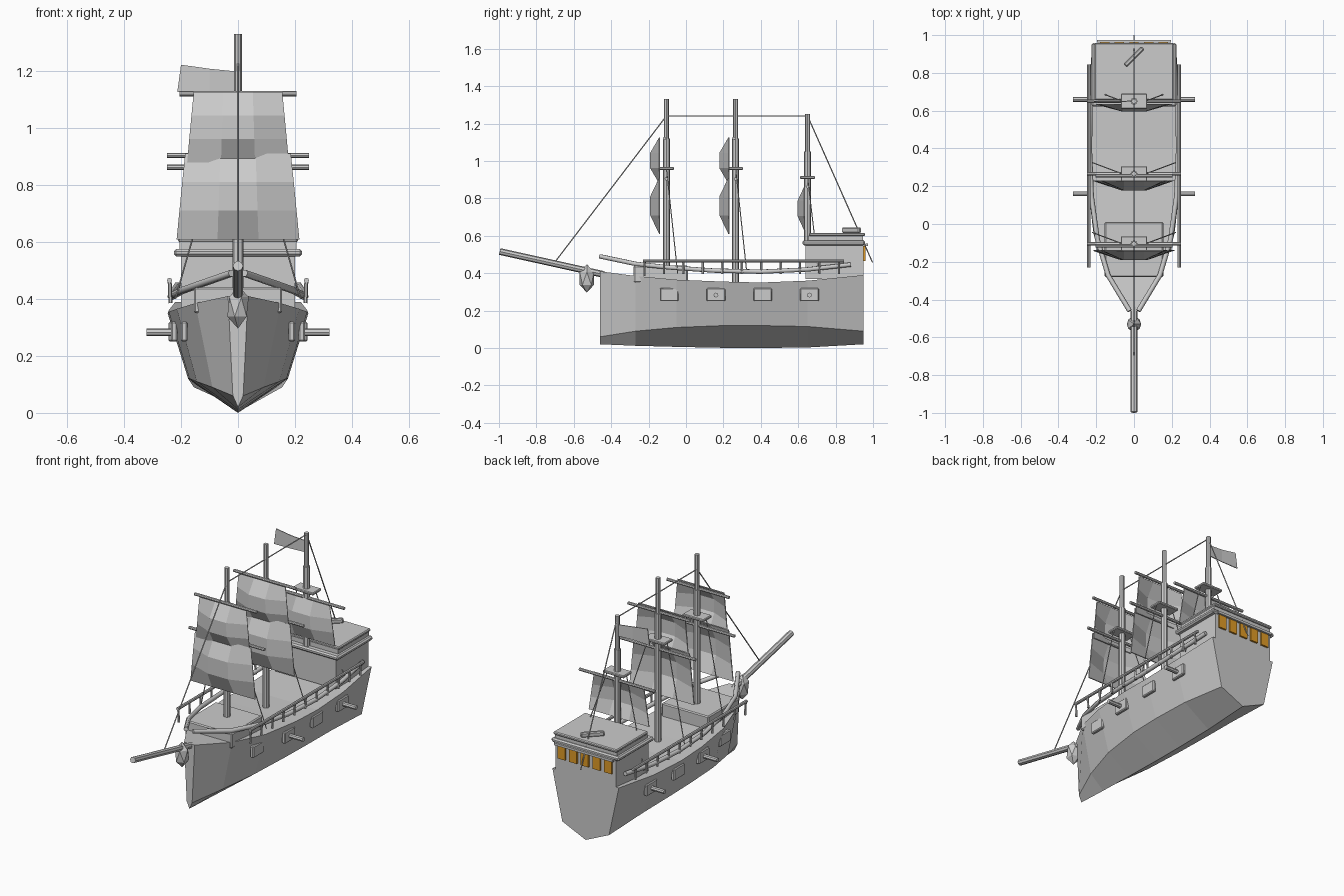
import bpy, math
from mathutils import Vector

if "Cube" in bpy.data.objects:
    bpy.data.objects.remove(bpy.data.objects["Cube"])


def mesh(name, verts, faces):
    me = bpy.data.meshes.new(name)
    me.from_pydata(verts, [], faces)
    ob = bpy.data.objects.new(name, me)
    bpy.context.collection.objects.link(ob)
    return ob


def box(name, centre, size, rot_z=0.0, bevel=0.0):
    bpy.ops.mesh.primitive_cube_add(size=1, location=centre, rotation=(0, 0, rot_z))
    ob = bpy.context.object
    ob.name, ob.scale = name, size
    bpy.ops.object.transform_apply(location=False, rotation=False, scale=True)
    if bevel:
        m = ob.modifiers.new("bevel", "BEVEL")
        m.width, m.segments = bevel, 1
    return ob


def rod(name, a, b, r, sides=8):
    a, b = Vector(a), Vector(b)
    d = b - a
    bpy.ops.mesh.primitive_cylinder_add(vertices=sides, radius=r, depth=d.length, location=(a + b) / 2)
    ob = bpy.context.object
    ob.name = name
    ob.rotation_euler = d.to_track_quat("Z", "Y").to_euler()
    return ob


def tube(name, pts, r):
    cu = bpy.data.curves.new(name, "CURVE")
    cu.dimensions, cu.bevel_depth, cu.bevel_resolution, cu.use_fill_caps = "3D", r, 1, True
    sp = cu.splines.new("POLY")
    sp.points.add(len(pts) - 1)
    for p, co in zip(sp.points, pts):
        p.co = (*co, 1)
    ob = bpy.data.objects.new(name, cu)
    bpy.context.collection.objects.link(ob)


# hull stations: y, top half-width, chine half-width, keel z, chine z, top z
ST = [(-.46, .035, .018, .02, .06, .41), (-.27, .15, .09, .012, .09, .385),
      (-.05, .215, .145, .006, .11, .365), (.2, .243, .17, .001, .12, .355),
      (.4, .247, .175, 0, .12, .35), (.65, .243, .172, .003, .115, .36),
      (.95, .22, .155, .02, .09, .39)]


def at(y):
    for a, b in zip(ST, ST[1:]):
        if y <= b[0]:
            t = (y - a[0]) / (b[0] - a[0])
            return [p + (q - p) * t for p, q in zip(a, b)]
    return ST[-1]


def side_x(y, z):
    _, wt, wc, _, zc, zt = at(y)
    return wc + (wt - wc) * (z - zc) / (zt - zc)


# hull with deck and transom
verts, faces = [], []
for y, wt, wc, zk, zc, zt in ST:
    verts += [(0, y, zk), (wc, y, zc), (wt, y, zt), (-wt, y, zt), (-wc, y, zc)]
for i in range(len(ST) - 1):
    for j in range(5):
        k = (j + 1) % 5
        faces.append((5 * i + j, 5 * i + k, 5 * i + 5 + k, 5 * i + 5 + j))
n = 5 * (len(ST) - 1)
faces += [(4, 3, 2, 1, 0), tuple(range(n, n + 5))]
mesh("hull", verts, faces)

# forecastle
box("forecastle", (0, -.135, .395), (.31, .29, .09), bevel=.006)

# stern cabin, mouldings and roof
box("stern_cabin", (0, .795, .465), (.40, .31, .19))
box("cabin_moulding", (0, .79, .562), (.45, .335, .026), bevel=.008)
box("cabin_upper", (0, .80, .587), (.41, .29, .03))
box("cabin_roof", (0, .807, .607), (.42, .30, .018), bevel=.005)
box("stern_trim", (0, .967, .552), (.39, .012, .014))
box("roof_tiller", (0, .885, .63), (.13, .022, .028), math.radians(45), .005)

# stern windows
orange = bpy.data.materials.new("window_orange")
orange.diffuse_color = (.75, .33, .02, 1)
orange.use_nodes = True
orange.node_tree.nodes["Principled BSDF"].inputs["Base Color"].default_value = orange.diffuse_color
for i in range(5):
    w = box("stern_window", ((i - 2) * .077, .953, .505), (.05, .016, .08))
    w.data.materials.append(orange)

# rails, posts, gun ports and cannons on both sides
RAIL = [(-.46, .49), (-.27, .45), (-.08, .43), (.15, .414), (.4, .408), (.65, .42), (.88, .446)]
for s in (-1, 1):
    tube("gunwale_rail", [(s * (at(y)[1] - .012), y, z) for y, z in RAIL], .013)
    rod("upper_rail", (s * .24, -.23, .465), (s * .24, .845, .465), .009)
    for i in range(11):
        y = -.222 + i * .104
        z = .385 if i == 0 else .395
        rod("rail_post", (s * .237, y, z), (s * .24, y, .465), .007, 6)
    for i in range(4):
        y = -.09 + .25 * i
        x = side_x(y, .285) + .007
        box("gun_port", (s * x, y, .285), (.022, .10, .07), bevel=.005)
        if i % 2:
            rod("cannon", (s * .2, y, .283), (s * .322, y, .283), .013)


# billowed sail made from a 3 by 3 grid
def sail(name, y, z0, w0, z1, w1, depth=.048):
    vs, fs = [], []
    for r in range(4):
        v = r / 3
        for c in range(4):
            u = c / 3
            d = depth * math.sin(math.pi * u) * math.sin(math.pi * v) / .75
            vs.append(((2 * u - 1) * (w0 + (w1 - w0) * v), y - d, z0 + (z1 - z0) * v))
    for r in range(3):
        for c in range(3):
            a = r * 4 + c
            fs.append((a, a + 1, a + 5, a + 4))
    ob = mesh(name, vs, fs)
    m = ob.modifiers.new("thickness", "SOLIDIFY")
    m.thickness, m.offset = .005, 0


# masts: y, foot, lower top, tip, yard z, platform z
for name, y, foot, mid, top, yard, plat in [("fore", -.105, .36, 1.12, 1.33, .904, .96),
                                            ("main", .265, .34, 1.12, 1.33, .904, .96),
                                            ("mizzen", .65, .56, 1.05, 1.25, .862, .912)]:
    rod(name + "_mast", (0, y, foot), (0, y, mid), .019)
    rod(name + "_topmast", (0, y, mid), (0, y, top), .0135)
    box(name + "_platform", (0, y, plat), (.14, .08, .016), bevel=.004)
    rod(name + "_yard", (-.25, y, yard), (.25, y, yard), .009)
    ys = y - .036
    if name == "mizzen":
        sail("mizzen_sail", ys + .02, .63, .20, .862, .165, .036)
    else:
        rod(name + "_top_yard", (-.205, y - .01, 1.12), (.205, y - .01, 1.12), .009)
        sail(name + "_lower_sail", ys, .61, .215, .91, .185)
        sail(name + "_upper_sail", ys, .88, .178, 1.125, .155)
    for s in (-1, 1):
        rod(name + "_shroud", (s * .06, y, plat), (s * .22, y + .06, .40), .003, 5)

# stays
for a, b in [((-.7, .46), (-.105, 1.24)), ((-.105, 1.24), (.65, 1.24)), ((.65, 1.24), (.997, .457))]:
    rod("stay", (0, *a), (0, *b), .0035, 5)

# flag on the mizzen mast
flag = mesh("flag", [(0, .65, 1.13), (0, .65, 1.198), (-.10, .643, 1.208), (-.10, .643, 1.13),
                     (-.20, .645, 1.222), (-.213, .645, 1.127)], [(0, 1, 2, 3), (3, 2, 4, 5)])
flag.modifiers.new("thickness", "SOLIDIFY").thickness = .005

# bowsprit and figurehead
rod("bowsprit", (0, -.996, .516), (0, -.44, .393), .018)
bpy.ops.mesh.primitive_ico_sphere_add(subdivisions=1, radius=1, location=(0, -.53, .372))
fig = bpy.context.object
fig.name, fig.scale = "figurehead", (.042, .045, .076)
